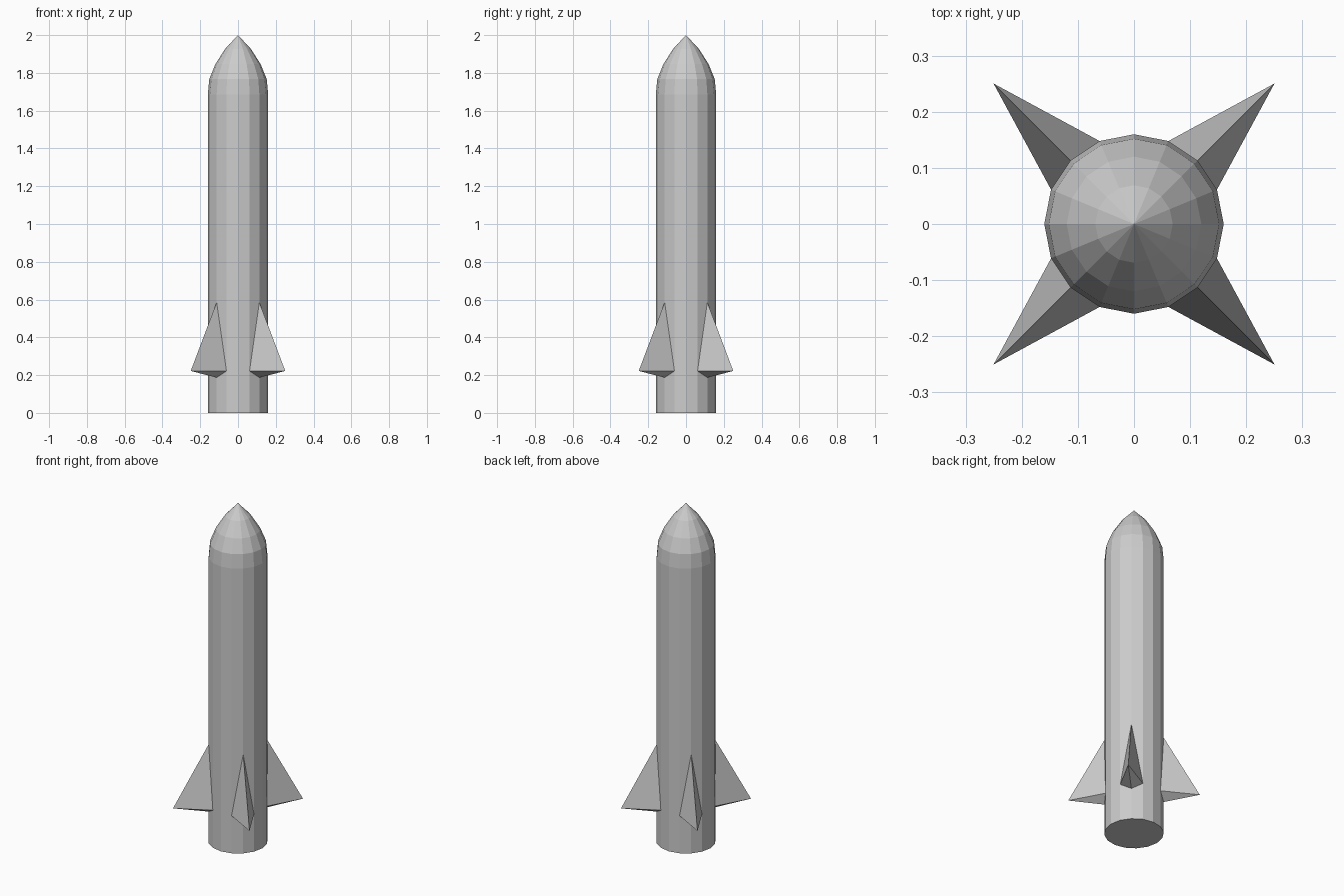
import bpy
import bmesh
from math import pi, sin, cos

if "Cube" in bpy.data.objects:
    bpy.data.objects.remove(bpy.data.objects["Cube"])

SIDES = 16
R = 0.16


def finish(bm, name):
    bmesh.ops.recalc_face_normals(bm, faces=bm.faces)
    mesh = bpy.data.meshes.new(name)
    bm.to_mesh(mesh)
    bm.free()
    obj = bpy.data.objects.new(name, mesh)
    bpy.context.collection.objects.link(obj)
    return obj


def on_circle(r, step, z):
    a = 2 * pi * step / SIDES
    return (r * cos(a), r * sin(a), z)


# Body with rounded, pointed nose
bm = bmesh.new()
profile = [(R, 0), (R, 1.685), (0.152, 1.767), (0.12, 1.846), (0.069, 1.926)]
rings = [[bm.verts.new(on_circle(r, i, z)) for i in range(SIDES)] for r, z in profile]
tip = bm.verts.new((0, 0, 2))
bm.faces.new(rings[0][::-1])
for i in range(SIDES):
    j = (i + 1) % SIDES
    for low, high in zip(rings, rings[1:]):
        bm.faces.new((low[i], low[j], high[j], high[i]))
    bm.faces.new((rings[-1][i], rings[-1][j], tip))
finish(bm, "rocket_body")

# Four diagonal wedge fins, each rooted on three neighbouring body edges
for k in range(4):
    c = 2 + 4 * k
    bm = bmesh.new()
    top = bm.verts.new(on_circle(R, c, 0.585))
    bottom = bm.verts.new(on_circle(R, c, 0.187))
    side_a = bm.verts.new(on_circle(R, c - 1, 0.222))
    side_b = bm.verts.new(on_circle(R, c + 1, 0.222))
    point = bm.verts.new(on_circle(0.354, c, 0.222))
    for f in ((top, side_a, point), (top, point, side_b),
              (bottom, point, side_a), (bottom, side_b, point),
              (top, bottom, side_a), (top, side_b, bottom)):
        bm.faces.new(f)
    finish(bm, f"fin_{k + 1}")
